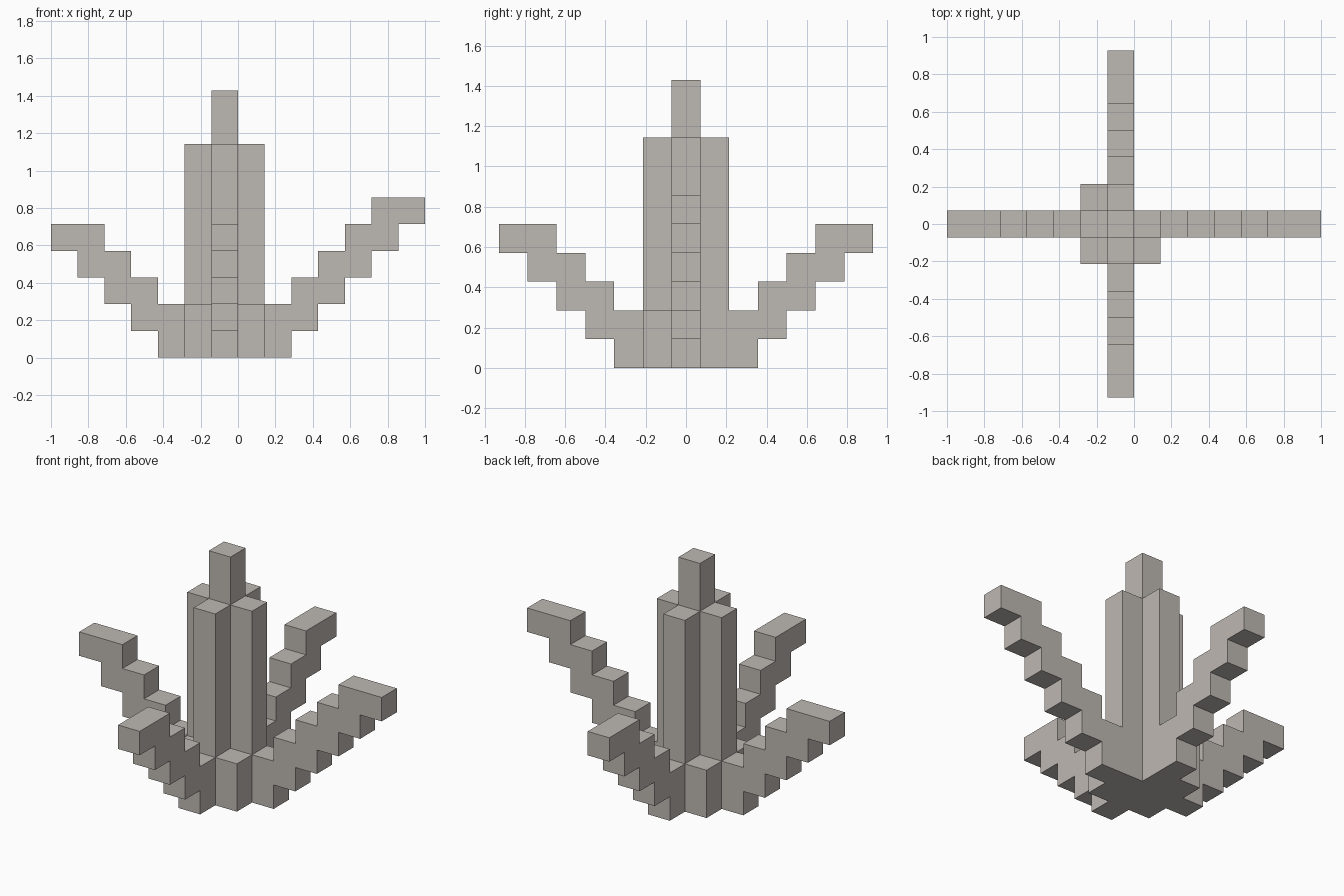
import bpy
import bmesh
from math import pi
from mathutils import Matrix, Vector

cube = bpy.data.objects.get("Cube")
if cube:
    bpy.data.objects.remove(cube, do_unlink=True)

U = 1 / 7                            # edge of one block
CENTRE = Vector((-U / 2, 0, 0))      # tower axis

stone = bpy.data.materials.new("warm_grey_stone")
stone.use_nodes = True
colour = (0.515, 0.479, 0.445, 1)
stone.diffuse_color = colour
stone.node_tree.nodes["Principled BSDF"].inputs["Base Color"].default_value = colour


def finish(name, bm):
    """Turn a bmesh given in block units around the tower axis into an object."""
    bmesh.ops.recalc_face_normals(bm, faces=bm.faces)
    bmesh.ops.scale(bm, vec=(U, U, U), verts=bm.verts)
    bmesh.ops.translate(bm, vec=CENTRE, verts=bm.verts)
    mesh = bpy.data.meshes.new(name)
    bm.to_mesh(mesh)
    bm.free()
    mesh.materials.append(stone)
    obj = bpy.data.objects.new(name, mesh)
    bpy.context.collection.objects.link(obj)


def pillar(name, x, y, height):
    bm = bmesh.new()
    bmesh.ops.create_cube(bm, size=1)
    bmesh.ops.scale(bm, vec=(1, 1, height), verts=bm.verts)
    bmesh.ops.translate(bm, vec=(x, y, height / 2), verts=bm.verts)
    finish(name, bm)


def stepped_arm(name, steps, turn):
    """Staircase profile, two blocks thick, with a one-block tip."""
    start = 1.5
    top, bottom = [], []
    for i in range(steps):
        bottom += [(start + i, i), (start + i + 1, i)]
        if i < steps - 1:
            top += [(start + i, i + 2), (start + i + 1, i + 2)]
    top[-1] = (start + steps, steps)     # flat tip spans the last two steps
    outline = bottom + top[::-1]

    bm = bmesh.new()
    face = bm.faces.new([bm.verts.new((r, -0.5, z)) for r, z in outline])
    side = bmesh.ops.extrude_face_region(bm, geom=[face], use_keep_orig=True)
    moved = [v for v in side["geom"] if isinstance(v, bmesh.types.BMVert)]
    bmesh.ops.translate(bm, vec=(0, 1, 0), verts=moved)
    bmesh.ops.rotate(bm, cent=(0, 0, 0), matrix=Matrix.Rotation(turn, 3, "Z"), verts=bm.verts)
    finish(name, bm)


# Tower: tall core with a shorter column on each side
pillar("core_column", 0, 0, 10)
for name, x, y in (("left", 1, 0), ("right", -1, 0), ("front", 0, -1), ("back", 0, 1)):
    pillar(name + "_column", x, y, 8)

# Low blocks filling three of the four corners
for name, x, y in (("front_left", 1, -1), ("front_right", -1, -1), ("back_right", -1, 1)):
    pillar(name + "_corner_block", x, y, 2)

# Rising stepped arms, the left one a step longer
for i, (name, steps) in enumerate((("left", 6), ("back", 5), ("right", 5), ("front", 5))):
    stepped_arm(name + "_arm", steps, i * pi / 2)
